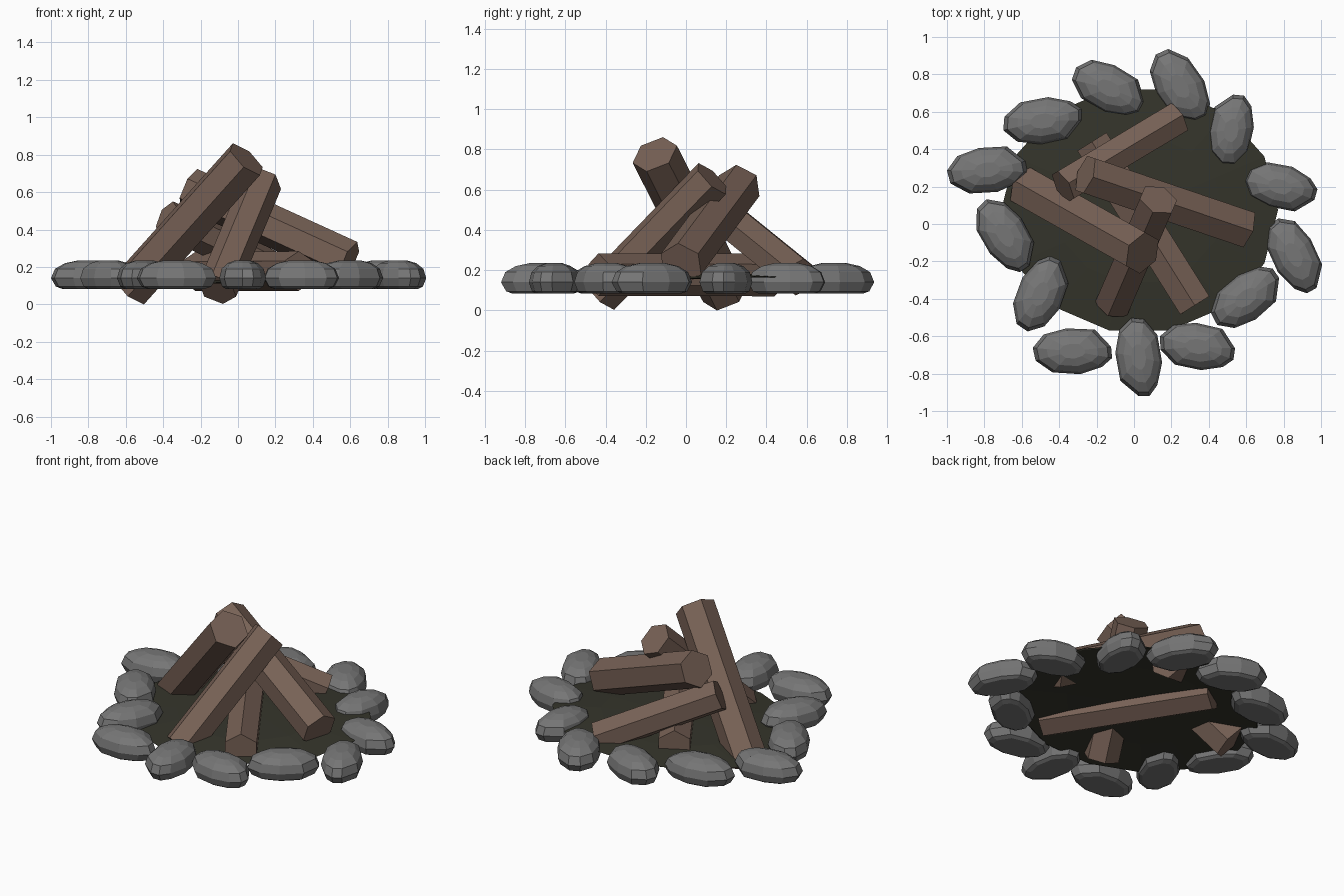
import bpy, bmesh, math, random
from mathutils import Vector, Matrix

if "Cube" in bpy.data.objects:
    bpy.data.objects.remove(bpy.data.objects["Cube"])

random.seed(4)


def material(name, rgb):
    m = bpy.data.materials.new(name)
    m.diffuse_color = (*rgb, 1)
    m.use_nodes = True
    m.node_tree.nodes["Principled BSDF"].inputs["Base Color"].default_value = m.diffuse_color
    return m


wood = material("wood", (0.185, 0.12, 0.092))
rock = material("rock", (0.18, 0.18, 0.18))
soil = material("ash_soil", (0.035, 0.035, 0.024))


def build(name, rings, mat):
    """Loft closed rings of points into a capped, flat-shaded solid."""
    bm = bmesh.new()
    loops = [[bm.verts.new(p) for p in ring] for ring in rings]
    n = len(loops[0])
    for a, b in zip(loops, loops[1:]):
        for i in range(n):
            j = (i + 1) % n
            bm.faces.new((a[i], a[j], b[j], b[i]))
    bm.faces.new(loops[0][::-1])
    bm.faces.new(loops[-1])
    bmesh.ops.recalc_face_normals(bm, faces=bm.faces)
    me = bpy.data.meshes.new(name)
    bm.to_mesh(me)
    bm.free()
    me.materials.append(mat)
    ob = bpy.data.objects.new(name, me)
    bpy.context.collection.objects.link(ob)
    return ob


def log(name, start, end, r):
    """Hexagonal log between two points, one corner facing up."""
    a, b = Vector(start), Vector(end)
    d = (b - a).normalized()
    up = (Vector((0, 0, 1)) - d * d.z).normalized()
    side = d.cross(up)
    hexagon = [up * r * math.cos(i * math.pi / 3) + side * r * math.sin(i * math.pi / 3)
               for i in range(6)]
    build(name, [[c + h for h in hexagon] for c in (a, b)], wood)


# Leaning logs and one lying log
log("tall_log", (-0.575, 0.195, 0.085), (0.045, -0.155, 0.776), 0.119)
log("front_log", (-0.11, -0.425, 0.08), (0.13, 0.13, 0.655), 0.107)
log("right_log", (-0.26, 0.265, 0.62), (0.595, -0.025, 0.23), 0.113)
log("back_log", (-0.38, 0.20, 0.46), (0.23, 0.565, 0.165), 0.098)
log("lying_log", (0.325, -0.435, 0.178), (-0.225, 0.44, 0.176), 0.106)

# Ground disc: a thin sheet, raised in the middle and slightly tilted
def disc_ring(r, z):
    pts = [(0.03 + 0.74 * r * math.cos(t * math.pi / 7),
            0.075 + 0.66 * r * math.sin(t * math.pi / 7)) for t in range(14)]
    return [(x, y, z + 0.03 * (x + y)) for x, y in pts]

build("ground_disc", [disc_ring(r, z) for r, z in (
    (0.2, 0.165), (0.6, 0.156), (0.99, 0.132), (1, 0.136), (0.6, 0.161), (0.2, 0.170))], soil)

# Stone ring: x, y, angle, half length, half width
stones = [
    (-0.785, 0.29, 6, 0.215, 0.122), (-0.485, 0.55, 8, 0.215, 0.122),
    (-0.135, 0.725, -28, 0.21, 0.122), (0.245, 0.735, -58, 0.215, 0.125),
    (0.52, 0.50, 80, 0.195, 0.118), (0.78, 0.20, -14, 0.20, 0.118),
    (0.855, -0.165, -62, 0.215, 0.118), (0.60, -0.395, 38, 0.21, 0.122),
    (0.34, -0.655, -10, 0.205, 0.122), (0.025, -0.71, -84, 0.215, 0.12),
    (-0.33, -0.68, 0, 0.215, 0.122), (-0.50, -0.375, 66, 0.21, 0.122),
    (-0.69, -0.06, -58, 0.212, 0.122),
]
# Outline of a pebble, and its side profile as (height, scale)
outline = [(1, -0.3), (0.98, 0.2), (0.55, 0.93), (-0.15, 1), (-0.72, 0.74),
           (-1, 0.15), (-0.93, -0.42), (-0.5, -0.94), (0.2, -1), (0.75, -0.7)]
profile = [(0.083, 0.72), (0.095, 0.88), (0.14, 1), (0.19, 0.9), (0.22, 0.65), (0.235, 0.32)]

for k, (x, y, ang, a, b) in enumerate(stones):
    place = Matrix.Translation((x, y, 0)) @ Matrix.Rotation(math.radians(ang), 4, 'Z')
    flip = -1 if k % 2 else 1
    wobble = [random.uniform(0.98, 1.02) for _ in outline]
    rings = [[place @ Vector((u * a * s * w, flip * v * b * s * w, z))
              for (u, v), w in zip(outline, wobble)] for z, s in profile]
    build("stone_%02d" % (k + 1), rings, rock)
